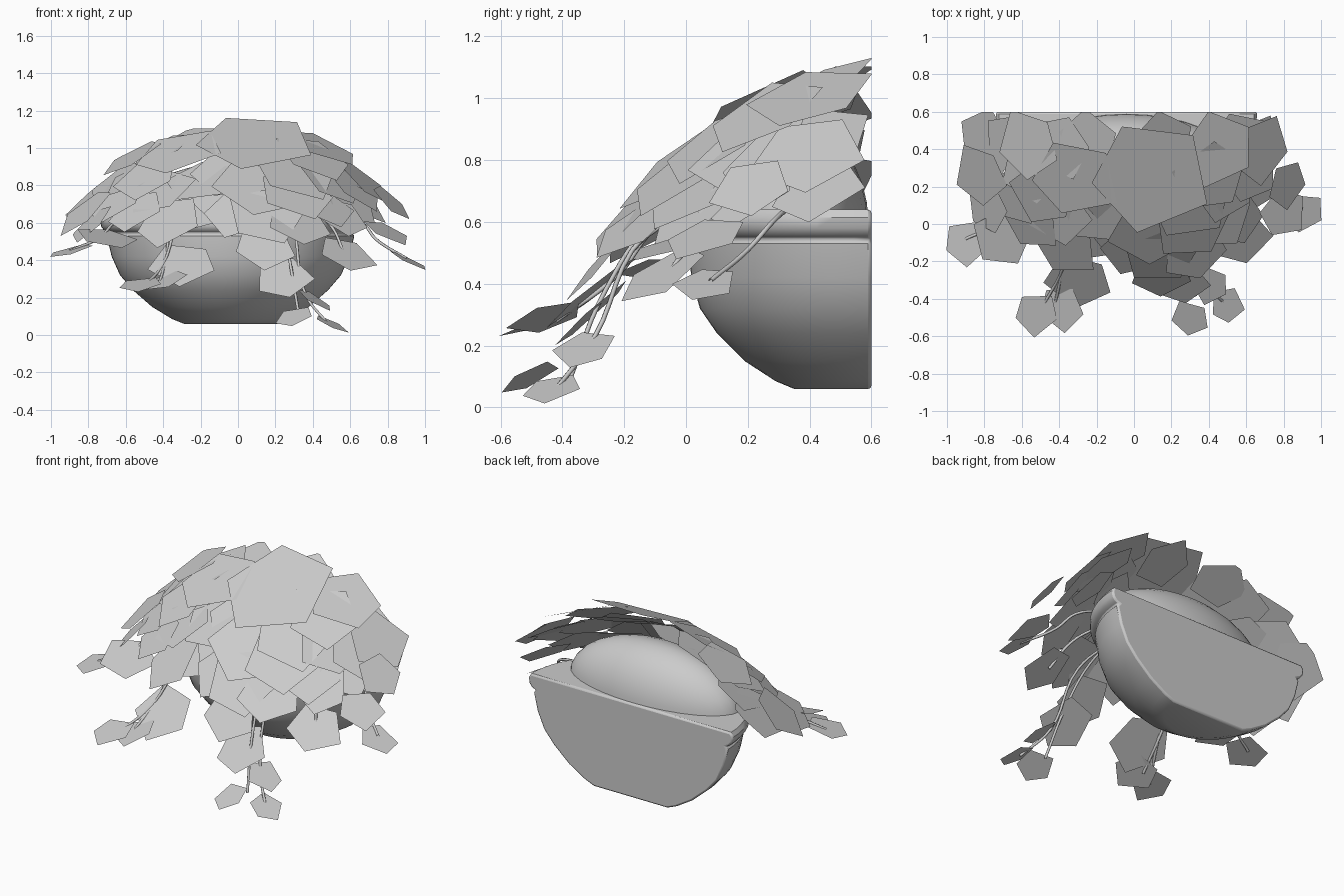
import bpy, bmesh, math, random
from mathutils import Vector

if "Cube" in bpy.data.objects:
    bpy.data.objects.remove(bpy.data.objects["Cube"])

random.seed(7)
BACK = 0.6      # wall plane
CX = -0.04      # bowl centre in x

grey = bpy.data.materials.new("plain_grey")
grey.diffuse_color = (0.6, 0.6, 0.6, 1)
grey.use_nodes = True
grey.node_tree.nodes["Principled BSDF"].inputs["Base Color"].default_value = grey.diffuse_color


def finish(name, bm, smooth=None):
    me = bpy.data.meshes.new(name)
    bm.to_mesh(me)
    bm.free()
    ob = bpy.data.objects.new(name, me)
    bpy.context.collection.objects.link(ob)
    me.materials.append(grey)
    if smooth:
        bpy.ops.object.select_all(action='DESELECT')
        bpy.context.view_layer.objects.active = ob
        ob.select_set(True)
        bpy.ops.object.shade_smooth_by_angle(angle=math.radians(smooth))
    return ob


# Half bowl with rolled rim: profile swept half way round, flat wall side
profile = [(0, .06), (.25, .06), (.31, .085), (.41, .15), (.5, .24), (.555, .32), (.583, .42),
           (.592, .53), (.578, .545), (.6, .558), (.612, .58), (.612, .615), (.595, .64), (0, .64)]
bm = bmesh.new()
rows = []
for i in range(33):
    a = math.pi + math.pi * i / 32
    rows.append([bm.verts.new((CX + r * (1 + .147 * (z - .06) / .58) * math.cos(a),
                               BACK + r * math.sin(a), z)) for r, z in profile])
for p, q in zip(rows, rows[1:]):
    for j in range(len(profile) - 1):
        bm.faces.new((p[j], q[j], q[j + 1], p[j + 1]))
bm.faces.new(rows[0] + rows[-1][::-1])
bmesh.ops.remove_doubles(bm, verts=bm.verts, dist=1e-5)
bmesh.ops.recalc_face_normals(bm, faces=bm.faces)
bowl = finish("half_bowl", bm, 40)
bev = bowl.modifiers.new("soft_edges", 'BEVEL')
bev.width, bev.segments, bev.limit_method, bev.angle_limit = .016, 2, 'ANGLE', 1.1

# Rounded mound of soil under the leaves
bm = bmesh.new()
bmesh.ops.create_uvsphere(bm, u_segments=32, v_segments=16, radius=1)
for v in bm.verts:
    v.co = (CX + .57 * v.co.x, .34 + .25 * v.co.y, .6 + .32 * v.co.z)
bmesh.ops.bisect_plane(bm, geom=bm.verts[:] + bm.edges[:] + bm.faces[:],
                       plane_co=(0, 0, .6), plane_no=(0, 0, -1), clear_outer=True)
finish("soil_mound", bm, 60)


def leaf(bm, x, y, z, r, sx=None, sy=None):
    """Flat five-sided leaf; sx and sy are its slopes, tip pointing downhill."""
    if sx is None:      # follow the domed outline of the plant
        sx = -1.15 * x
        sy = (.45 + max(0, .45 - y)) * (1 - .6 * min(1, abs(x)))
        sx += random.uniform(-.12, .12)
        sy += random.uniform(-.12, .12)
    n = Vector((-sx, -sy, 1)).normalized()
    tip = Vector((-sx, -sy, -sx * sx - sy * sy)).normalized()
    side = n.cross(tip)
    turn = random.uniform(-.35, .35)
    pts = []
    for k in range(5):
        a = k * math.tau / 5 + turn + random.uniform(-.12, .12)
        s = r * random.uniform(.93, 1.12)
        pts.append(bm.verts.new(Vector((x, y, z)) + tip * s * math.cos(a) + side * s * math.sin(a)))
    bm.faces.new(pts)


def leaves(name, table):
    bm = bmesh.new()
    for row in table:
        leaf(bm, *row)
    bmesh.ops.bisect_plane(bm, geom=bm.verts[:] + bm.edges[:] + bm.faces[:],
                           plane_co=(0, BACK, 0), plane_no=(0, 1, 0), clear_outer=True)
    finish(name, bm)


# Broad leaves over the top
leaves("crown_leaves", [
    (.09, .27, 1.04, .34, 0, .48), (-.32, .25, .98, .24), (-.57, .43, .95, .19),
    (-.25, .45, 1.05, .16), (.46, .4, 1.0, .21), (.4, .25, .95, .2), (-.05, .1, .87, .22),
    (.3, .1, .86, .22), (.5, .2, .82, .2), (-.5, .17, .84, .19), (-.2, .05, .82, .2),
    (.15, .45, 1.05, .18), (-.4, .42, 1.0, .18), (.56, .42, .87, .18), (-.55, .3, .85, .18)])

# Leaves round the sides
leaves("side_leaves", [
    (-.79, .43, .72, .19), (-.82, .26, .66, .17), (-.78, .1, .6, .15), (-.64, .15, .72, .18),
    (-.65, .42, .83, .18), (.68, .4, .82, .19), (.82, .21, .71, .13), (.66, .42, .7, .16),
    (.6, .2, .7, .18), (.55, .02, .63, .16), (.62, .28, .79, .18), (-.55, .0, .66, .17)])

# Leaves falling over the front
leaves("front_leaves", [
    (-.37, -.11, .61, .19), (-.42, .06, .76, .2), (.1, -.03, .79, .23), (.3, -.03, .75, .21),
    (.0, -.14, .65, .18), (.15, -.17, .64, .22), (.33, -.14, .6, .19), (.15, -.27, .48, .16),
    (.45, .02, .69, .18), (-.2, -.05, .68, .18), (-.1, .0, .76, .2)])

# Small leaves at the ends of the stems
leaves("hanging_leaves", [
    (-.3, -.3, .38, .18, .1, .8), (-.39, -.45, .29, .13, .35, .3), (-.52, -.48, .27, .12, .1, .3),
    (.25, -.3, .31, .16, .1, .9), (.41, -.33, .19, .11, -.6, .25), (.5, -.43, .06, .1, -.45, .2),
    (.3, -.5, .1, .11, .3, .5), (-.9, -.1, .45, .12, .25, .15), (-.7, -.07, .52, .16, -.15, .3),
    (.8, .06, .55, .14, -.45, .3), (.91, .06, .4, .11, -.5, .15), (.58, -.08, .43, .16, -.4, .6)])

# Trailing stems
stems = [
    [(-.3, .1, .68), (-.37, -.1, .58), (-.38, -.22, .43), (-.42, -.42, .28)],
    [(-.3, .08, .66), (-.34, -.12, .56), (-.4, -.28, .38), (-.5, -.46, .26)],
    [(.22, .08, .68), (.24, -.1, .6), (.28, -.26, .38), (.33, -.38, .08)],
    [(.24, .1, .66), (.3, -.13, .56), (.36, -.3, .22), (.48, -.42, .06)],
    [(-.5, .3, .66), (-.66, .12, .6), (-.74, .0, .52), (-.9, -.08, .45)],
    [(.45, .35, .66), (.66, .28, .6), (.74, .2, .51), (.9, .08, .41)],
    [(.4, .2, .66), (.5, .06, .58), (.57, -.06, .43)],
]
for i, pts in enumerate(stems):
    cu = bpy.data.curves.new("trailing_stem", 'CURVE')
    cu.dimensions, cu.bevel_depth, cu.bevel_resolution = '3D', .008, 1
    cu.resolution_u = 6
    sp = cu.splines.new('BEZIER')
    sp.bezier_points.add(len(pts) - 1)
    for b, p in zip(sp.bezier_points, pts):
        b.co = p
        b.handle_left_type = b.handle_right_type = 'AUTO'
    cu.materials.append(grey)
    ob = bpy.data.objects.new("trailing_stem_%d" % (i + 1), cu)
    bpy.context.collection.objects.link(ob)
